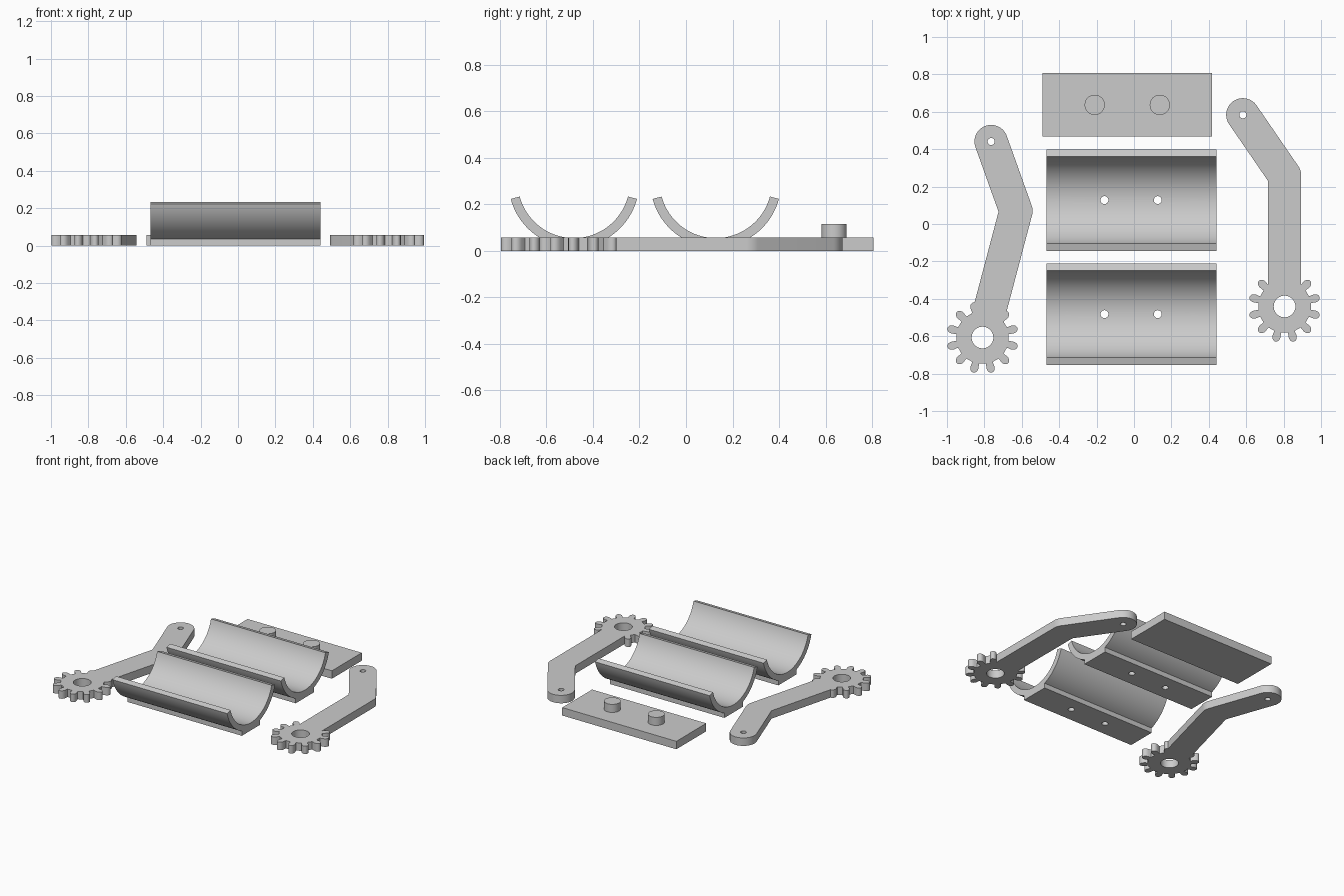
import bpy, bmesh, math
from math import sin, cos, tan, radians, pi
from mathutils import Matrix

if "Cube" in bpy.data.objects:
    bpy.data.objects.remove(bpy.data.objects["Cube"])

T = 0.057                      # thickness of the flat parts
grey = bpy.data.materials.new("light_grey")
grey.diffuse_color = (0.6, 0.6, 0.6, 1)
grey.use_nodes = True
grey.node_tree.nodes["Principled BSDF"].inputs["Base Color"].default_value = grey.diffuse_color


def arc(cx, cy, r, a0, a1, n):
    """Points on an arc, angles in degrees."""
    return [(cx + r * cos(radians(a0 + (a1 - a0) * i / n)),
             cy + r * sin(radians(a0 + (a1 - a0) * i / n))) for i in range(n + 1)]


def prism(name, outline, depth, matrix):
    """Extrude a flat outline along its local z, then place it."""
    bm = bmesh.new()
    face = bm.faces.new([bm.verts.new((x, y, 0)) for x, y in outline])
    up = bmesh.ops.extrude_face_region(bm, geom=[face])["geom"]
    bmesh.ops.translate(bm, vec=(0, 0, depth),
                        verts=[v for v in up if isinstance(v, bmesh.types.BMVert)])
    bm.transform(matrix)
    bmesh.ops.recalc_face_normals(bm, faces=bm.faces)
    mesh = bpy.data.meshes.new(name)
    bm.to_mesh(mesh)
    bm.free()
    mesh.materials.append(grey)
    ob = bpy.data.objects.new(name, mesh)
    bpy.context.collection.objects.link(ob)
    return ob


def disc(name, x, y, r, z0, z1):
    return prism(name, arc(x, y, r, 0, 360, 40)[:-1], z1 - z0,
                 Matrix.Translation((0, 0, z0)))


def combine(ob, other, operation):
    """Apply a boolean and remove the helper."""
    mod = ob.modifiers.new(operation, "BOOLEAN")
    mod.operation, mod.solver, mod.object = operation, "EXACT", other
    bpy.context.view_layer.update()
    bpy.context.view_layer.objects.active = ob
    bpy.ops.object.modifier_apply(modifier=mod.name)
    bpy.data.objects.remove(other, do_unlink=True)


def drill(ob, x, y, r):
    combine(ob, disc("drill", x, y, r, -0.1, 0.4), "DIFFERENCE")


def smooth(ob, angle=30):
    bpy.ops.object.select_all(action="DESELECT")
    ob.select_set(True)
    bpy.context.view_layer.objects.active = ob
    bpy.ops.object.shade_smooth_by_angle(angle=radians(angle))


# Half-pipe cradles on a narrow foot
def cradle(name, y):
    ri, ro, cz, foot, step = 0.241, 0.281, 0.296, 0.104, 0.035
    a = -math.degrees(math.acos(foot / ro))     # where the foot meets the shell
    outline = (arc(0, cz, ri, -165, -15, 48) + arc(0, cz, ro, -15, a, 20)
               + [(foot, 0), (-foot, 0)] + arc(0, cz, ro, -180 - a, -165, 20))
    # local x, y, z become world y, z, x
    m = Matrix.Translation((-0.467, y, 0)) @ Matrix(
        ((0, 0, 1, 0), (1, 0, 0, 0), (0, 1, 0, 0), (0, 0, 0, 1)))
    ob = prism(name, outline, 0.908, m)
    for x in (-0.158, 0.127):
        drill(ob, x, y, 0.021)
    smooth(ob)


cradle("front_cradle", -0.482)
cradle("back_cradle", 0.128)

# Plate with two pegs
plate = prism("peg_plate", [(-0.488, 0.468), (0.417, 0.468), (0.417, 0.806), (-0.488, 0.806)],
              T, Matrix())
for x in (-0.21, 0.138):
    combine(plate, disc("peg", x, 0.637, 0.054, 0.02, 0.115), "UNION")
smooth(plate)


# Bent arms ending in a twelve-tooth gear
def gear_outline():
    half = [(0.140, 0.019), (0.148, 0.0195), (0.162, 0.0215), (0.174, 0.021),
            (0.184, 0.017), (0.191, 0.010), (0.194, 0.003)]
    tooth = [(r, -w) for r, w in half] + [(r, w) for r, w in reversed(half)]
    points = []
    for k in range(12):
        a = radians(15 + 30 * k)
        points += [(r * cos(a) - w * sin(a), r * sin(a) + w * cos(a)) for r, w in tooth]
    return points


def gear_arm(name, x, y, turn):
    w, lower, upper, bend = 0.089, 0.70, 0.394, 34.5
    ex, ey = -upper * sin(radians(bend)), lower + upper * cos(radians(bend))
    outline = ([(-w, 0), (w, 0)] + arc(0, lower, w, 0, bend, 8)
               + arc(ex, ey, w, bend, bend + 180, 28)
               + [(-w, lower - w * tan(radians(bend / 2)))])
    place = Matrix.Translation((x, y, 0))
    m = place @ Matrix.Rotation(radians(turn), 4, "Z")
    ob = prism(name, outline, T, m)
    combine(ob, prism("gear", gear_outline(), T, place), "UNION")
    drill(ob, x, y, 0.058)
    tip = m @ Matrix.Translation((ex, ey, 0))
    drill(ob, tip.translation.x, tip.translation.y, 0.019)
    smooth(ob)


gear_arm("left_gear_arm", -0.81, -0.607, -14.8)
gear_arm("right_gear_arm", 0.805, -0.441, 0)
